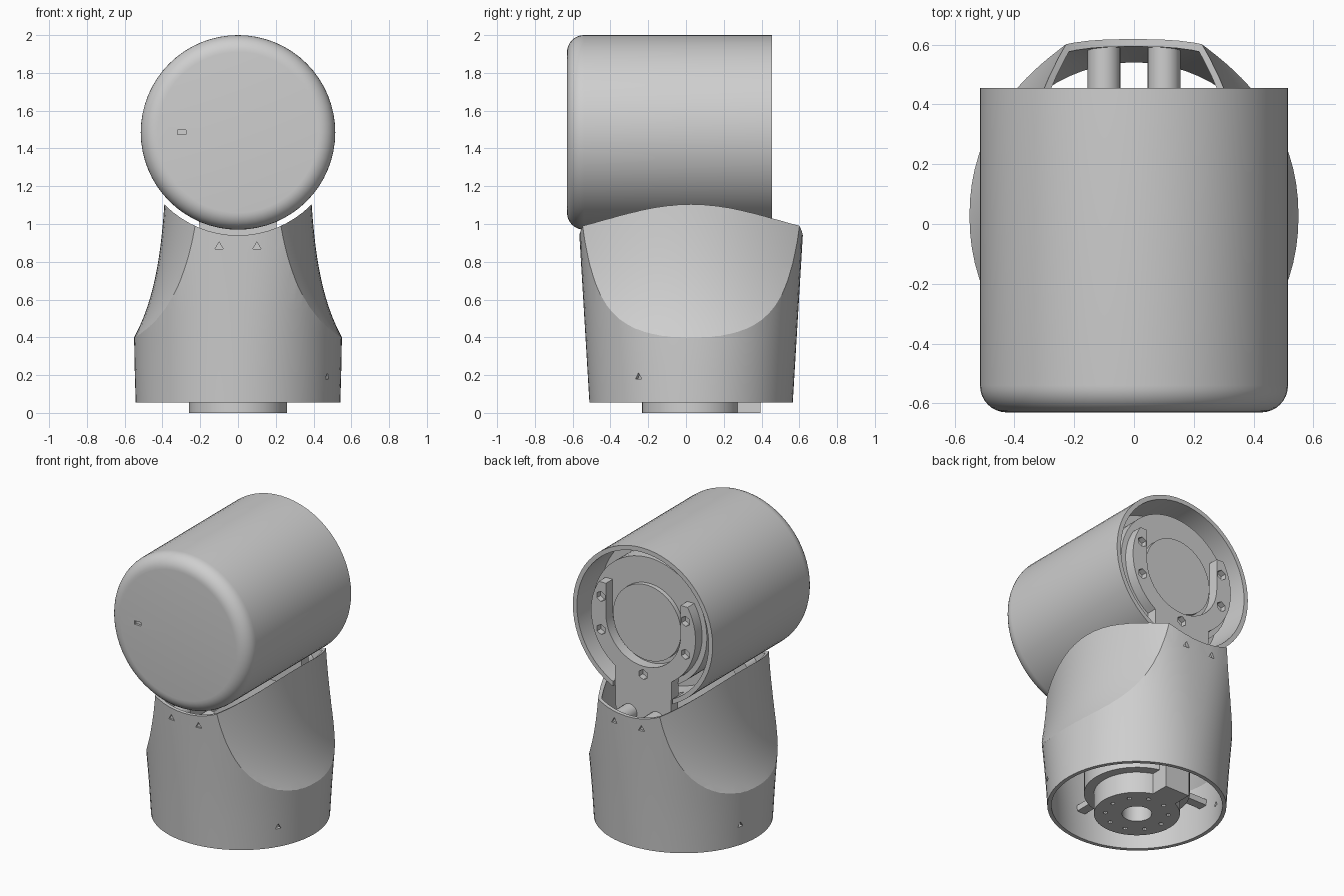
import bpy, bmesh, math
from mathutils import Matrix, Vector

default = bpy.data.objects.get("Cube")
if default:
    bpy.data.objects.remove(default, do_unlink=True)

CAN_Z = 1.485      # height of the can axis
MID_Y = 0.027      # centre of the base in depth
WALL = 0.025       # thickness of the base shell
TO_Y = Matrix.Rotation(-math.pi / 2, 4, 'X')   # turns the z axis onto y
parts = []

grey = bpy.data.materials.new("plain_grey")
grey.use_nodes = True
grey.diffuse_color = (0.62, 0.62, 0.62, 1)
grey.node_tree.nodes["Principled BSDF"].inputs["Base Color"].default_value = (0.62, 0.62, 0.62, 1)


def make(name, bm, keep=True):
    bmesh.ops.recalc_face_normals(bm, faces=bm.faces[:])
    mesh = bpy.data.meshes.new(name)
    bm.to_mesh(mesh)
    bm.free()
    obj = bpy.data.objects.new(name, mesh)
    bpy.context.scene.collection.objects.link(obj)
    if keep:
        parts.append(obj)
    else:
        obj.hide_render = True
    return obj


def cut(obj, cutter):
    mod = obj.modifiers.new("cut", 'BOOLEAN')
    mod.operation, mod.solver, mod.object = 'DIFFERENCE', 'EXACT', cutter
    bpy.context.view_layer.update()
    graph = bpy.context.evaluated_depsgraph_get()
    mesh = bpy.data.meshes.new_from_object(obj.evaluated_get(graph))
    obj.modifiers.clear()
    obj.data = mesh
    bpy.data.objects.remove(cutter, do_unlink=True)


def lathe(name, profile, matrix, closed=False, steps=64):
    bm = bmesh.new()
    verts = [bm.verts.new((r, 0, h)) for r, h in profile]
    pairs = list(zip(verts, verts[1:])) + ([(verts[-1], verts[0])] if closed else [])
    edges = [bm.edges.new(p) for p in pairs]
    bmesh.ops.spin(bm, geom=verts + edges, axis=(0, 0, 1), cent=(0, 0, 0),
                   angle=math.tau, steps=steps)
    bmesh.ops.remove_doubles(bm, verts=bm.verts[:], dist=0.0005)
    bm.transform(matrix)
    return make(name, bm)


def rods(name, places, radius, length, sides, direction=None, keep=False):
    """Prisms centred on the places, along a direction or pointing outward."""
    bm = bmesh.new()
    for p in places:
        p = Vector(p)
        d = Vector(direction) if direction else Vector((p.x, p.y - MID_Y, 0))
        turn = d.to_track_quat('Z', 'Y').to_matrix().to_4x4()
        bmesh.ops.create_cone(bm, cap_ends=True, segments=sides, radius1=radius,
                              radius2=radius, depth=length,
                              matrix=Matrix.Translation(p) @ turn)
    return make(name, bm, keep)


def box(name, low, high, keep=True):
    low, high = Vector(low), Vector(high)
    bm = bmesh.new()
    bmesh.ops.create_cube(bm, size=1, matrix=Matrix.Translation((low + high) / 2)
                          @ Matrix.Diagonal((*(high - low), 1)))
    return make(name, bm, keep)


def base_loft(name, inset, low, high, keep):
    """Oval body that widens in depth and grows squarer toward the top."""
    bm = bmesh.new()
    rings = []
    for z in (low, 0.25, 0.4, 0.55, 0.7, 0.85, 1.0, high):
        a = min(0.55, 0.54 + 0.03 * z) - inset
        b = 0.535 + 0.06 * z - inset
        power = 2 / (2 + 0.75 * min(z, 1) ** 2)
        ring = []
        for t in (math.tau * i / 72 for i in range(72)):
            c, s = math.cos(t), math.sin(t)
            ring.append(bm.verts.new((a * math.copysign(abs(c) ** power, c),
                                      MID_Y + b * math.copysign(abs(s) ** power, s), z)))
        rings.append(ring)
    for r0, r1 in zip(rings, rings[1:]):
        for i in range(72):
            j = (i + 1) % 72
            bm.faces.new((r0[i], r0[j], r1[j], r1[i]))
    bm.faces.new(rings[0])
    bm.faces.new(rings[-1])
    return make(name, bm, keep)


def scoop(side, inset):
    """Solid outside the flared, bowed flank of the base."""
    bm = bmesh.new()
    bmesh.ops.create_grid(bm, x_segments=20, y_segments=20, size=1)
    for v in bm.verts:
        y, z = 0.66 * v.co.x, 0.825 + 0.525 * v.co.y
        x = 0.368 + 0.182 * math.exp(-3 * (z - 0.4)) - 0.52 * y * y - inset
        v.co = (side * x, y + MID_Y, z)
    new = bmesh.ops.extrude_face_region(bm, geom=bm.faces[:])["geom"]
    for v in new:
        if isinstance(v, bmesh.types.BMVert):
            v.co.x = side * 1.2
    return make("flank_cutter", bm, False)


# Base shell: oval body, scooped flanks, saddle under the can, hollow inside
base_shell = base_loft("base_shell", 0, 0.055, 1.3, True)
cavity = base_loft("cavity_cutter", WALL, 0, 1.4, False)
for side in (-1, 1):
    cut(base_shell, scoop(side, 0))
    cut(cavity, scoop(side, WALL))
cut(base_shell, cavity)
cut(base_shell, rods("saddle_cutter", [(0, 0, CAN_Z)], 0.545, 3, 64, (0, 1, 0)))

# Small screw holes in the shell
cut(base_shell, rods("screw_cutter", [(x, y, 0.88) for x in (-0.1, 0.1) for y in (-0.54, 0.59)],
                     0.025, 0.2, 3, (0, 1, 0)))
cut(base_shell, rods("side_hole_cutter", [(0.47, -0.25, 0.19), (-0.5, 0.17, 0.19)],
                     0.022, 0.2, 3))

# Can: rounded closed front, open back with a recessed core
fillet = [(0.425 + 0.09 * math.sin(t), -0.54 - 0.09 * math.cos(t))
          for t in (math.pi / 2 * i / 8 for i in range(9))]
can = lathe("can", [(0, -0.63)] + fillet + [
    (0.515, 0.455), (0.485, 0.455), (0.485, 0.2), (0.42, 0.2), (0.42, 0.38),
    (0.25, 0.38), (0.25, 0.41), (0, 0.41)], Matrix.Translation((0, 0, CAN_Z)) @ TO_Y)
cut(can, box("slot_cutter", (-0.22, 0.33, 0.9), (0.22, 0.5, 1.12), False))
cut(can, box("front_mark_cutter", (-0.32, -0.64, CAN_Z - 0.012),
             (-0.275, -0.615, CAN_Z + 0.012), False))


# Bracket: upright arms on a half ring, with a neck running down into the base
def arc(radius, start, end, count):
    angles = [math.radians(start + (end - start) * i / count) for i in range(count + 1)]
    return [(radius * math.cos(t), CAN_Z + radius * math.sin(t)) for t in angles]


outline = (arc(0.385, 32, -57, 16) + [(0.2, 0.8), (-0.2, 0.8)]
           + arc(0.385, 237, 148, 16) + [(-0.275, CAN_Z + 0.204)]
           + arc(0.275, 180, 360, 24) + [(0.275, CAN_Z + 0.204)])
bm = bmesh.new()
face = bm.faces.new([bm.verts.new((x, 0.375, z)) for x, z in outline])
new = bmesh.ops.extrude_face_region(bm, geom=[face])["geom"]
bmesh.ops.translate(bm, vec=(0, 0.075, 0),
                    verts=[v for v in new if isinstance(v, bmesh.types.BMVert)])
bracket = make("bracket", bm)
bolts = [(0.33 * math.cos(t), 0.45, CAN_Z + 0.33 * math.sin(t))
         for t in map(math.radians, (19, -20, 161, 200, 270))]
cut(bracket, rods("bolt_cutter", bolts, 0.034, 0.08, 6, (0, 1, 0)))

# Screw bosses joining the shell to the bracket and the front
rods("back_bosses", [(x, 0.517, 0.88) for x in (-0.1, 0.1)], 0.055, 0.155, 16, (0, 1, 0), True)
rods("front_bosses", [(x, -0.487, 0.88) for x in (-0.1, 0.1)], 0.055, 0.115, 16, (0, 1, 0), True)

# Hub: mounting disc with bolt circle, motor housing above
hub = lathe("hub", [(0.09, 0), (0.26, 0), (0.26, 0.14), (0.32, 0.14), (0.32, 0.5),
                    (0.09, 0.5)], Matrix.Translation((0, MID_Y, 0)), True, 48)
cut(hub, rods("hub_hole_cutter", [(0.19 * math.cos(t), MID_Y + 0.19 * math.sin(t), 0)
              for t in (math.tau * i / 10 for i in range(10))], 0.014, 0.06, 8, (0, 0, 1)))
box("hub_tab", (-0.1, 0.22, 0), (0.08, 0.395, 0.2))

# Ribs tying the housing to the shell
for side, label in ((-1, "right"), (1, "left")):
    box(label + "_rib", (min(side * 0.3, side * 0.53), MID_Y - 0.03, 0.24),
        (max(side * 0.3, side * 0.53), MID_Y + 0.03, 0.28))
box("front_rib", (-0.03, -0.5, 0.24), (0.03, -0.26, 0.28))

# Colour and shading
for obj in parts:
    obj.data.materials.clear()
    obj.data.materials.append(grey)
    for poly in obj.data.polygons:
        poly.material_index = 0
    bpy.ops.object.select_all(action='DESELECT')
    obj.select_set(True)
    bpy.context.view_layer.objects.active = obj
    bpy.ops.object.shade_smooth_by_angle(angle=math.radians(15 if obj == base_shell else 30))
